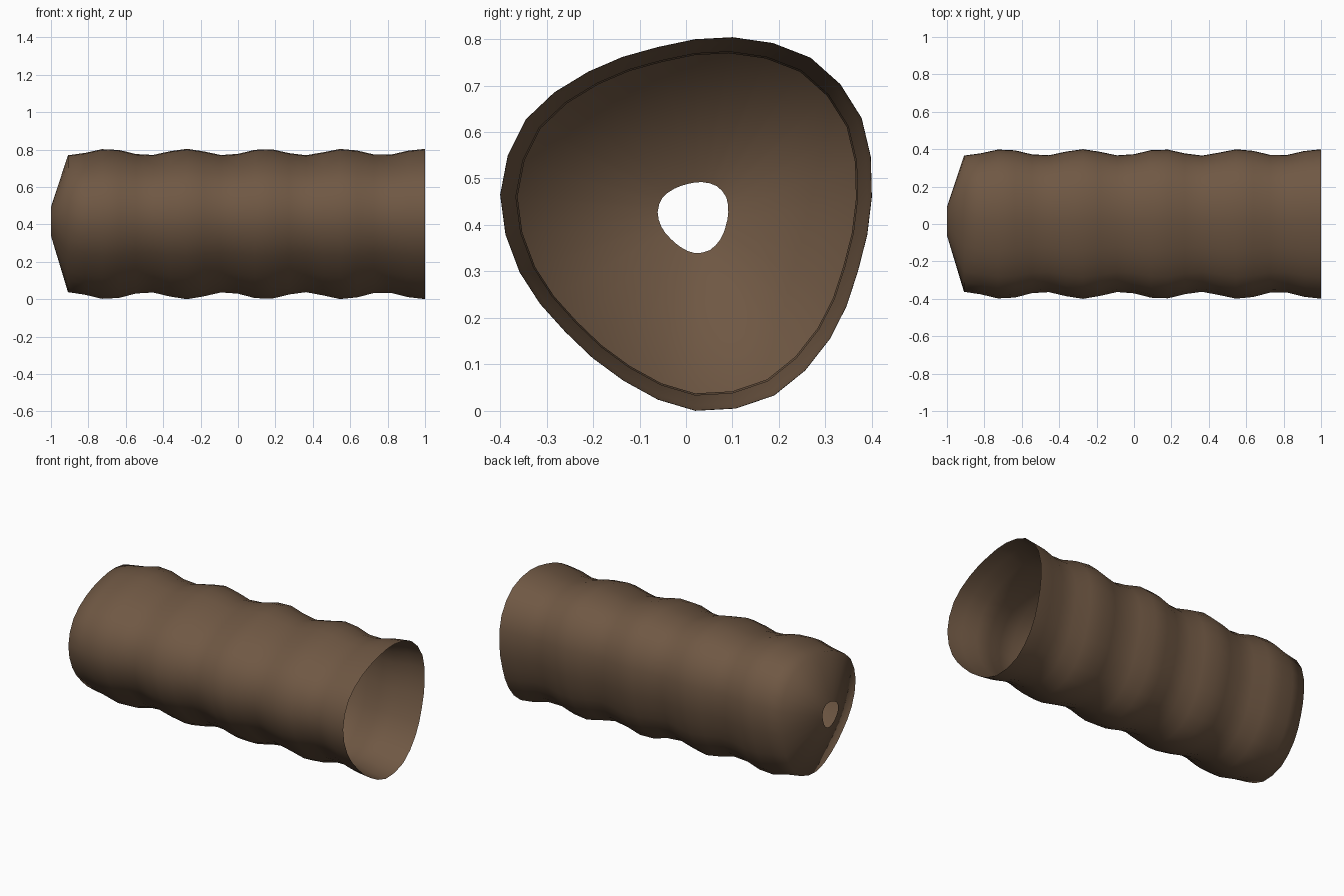
import bpy
import bmesh
import math
from mathutils import Vector

default_cube = bpy.data.objects.get("Cube")
if default_cube:
    bpy.data.objects.remove(default_cube, do_unlink=True)

# Brown bark colour
brown = bpy.data.materials.new("bark brown")
brown.use_nodes = True
brown.diffuse_color = (0.16, 0.097, 0.057, 1)
shader = next(n for n in brown.node_tree.nodes if n.type == "BSDF_PRINCIPLED")
shader.inputs["Base Color"].default_value = brown.diffuse_color
shader.inputs["Roughness"].default_value = 0.9

# Rounded three-cornered cross-section (y, z), shared by every ring
OUTLINE = [(0.02, 0), (0.19, 0.033), (0.31, 0.155), (0.37, 0.3), (0.4, 0.46),
           (0.378, 0.63), (0.268, 0.76), (0.1, 0.804), (-0.06, 0.783),
           (-0.21, 0.73), (-0.345, 0.627), (-0.4, 0.465), (-0.358, 0.298),
           (-0.26, 0.17), (-0.135, 0.065)]
CENTRE = Vector((0.0185, 0.419))
SEGMENTS = 22
HOLE_SCALE = 0.19


def smooth_section(points):
    """Add one curved midpoint between each pair of outline points."""
    pts = [Vector(p) for p in points]
    count = len(pts)
    section = []
    for i in range(count):
        before, start = pts[i - 1], pts[i]
        end, after = pts[(i + 1) % count], pts[(i + 2) % count]
        middle = (start + end) / 2 + (start + end - before - after) / 16
        section += [start, middle]
    return section


def ring_scale(x):
    """Gentle ripples along the length of the tube."""
    return 0.955 + 0.045 * math.cos(math.tau * (x + 0.275) / 0.42)


def add_ring(bm, section, x, scale):
    ring = []
    for point in section:
        y, z = CENTRE + (point - CENTRE) * scale
        ring.append(bm.verts.new((x, y, z)))
    return ring


# Rippled tube: open at one end, tapering to a small hole at the other
bm = bmesh.new()
section = smooth_section(OUTLINE)
rings = []
for i in range(SEGMENTS + 1):
    x = -1 + 2 * i / SEGMENTS
    rings.append(add_ring(bm, section, x, ring_scale(x) if i else HOLE_SCALE))

for a, b in zip(rings, rings[1:]):
    for j in range(len(a)):
        k = (j + 1) % len(a)
        face = bm.faces.new((a[j], a[k], b[k], b[j]))
        face.smooth = True

mesh = bpy.data.meshes.new("rippled_tube")
bm.to_mesh(mesh)
bm.free()
mesh.materials.append(brown)
tube = bpy.data.objects.new("rippled_tube", mesh)
bpy.context.collection.objects.link(tube)
